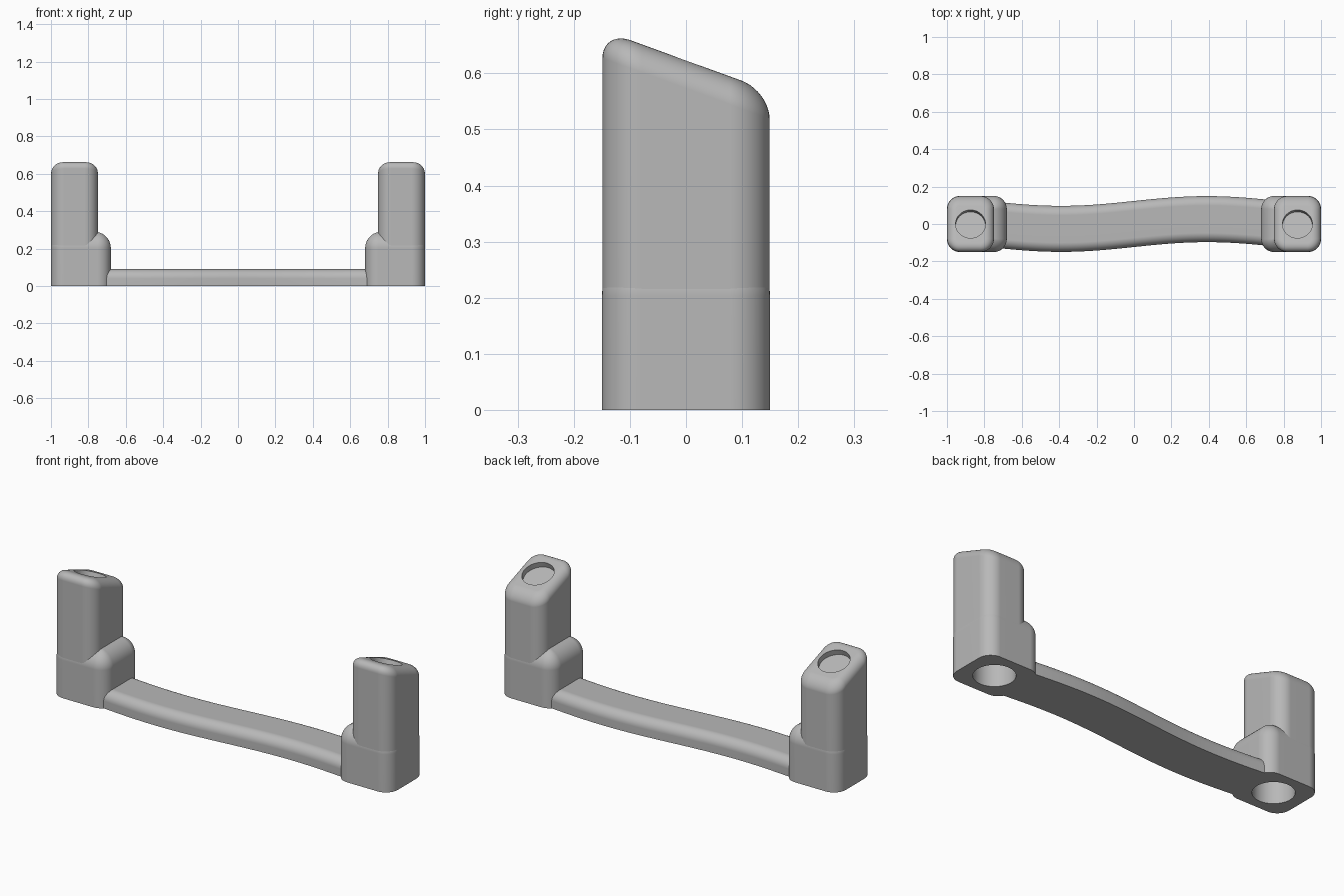
import bpy, bmesh, math
from mathutils import Vector

if "Cube" in bpy.data.objects:
    bpy.data.objects.remove(bpy.data.objects["Cube"], do_unlink=True)

SLOPE = math.radians(20)
HALF_PI = math.pi / 2

grey = bpy.data.materials.new("plain grey")
grey.use_nodes = True
grey.diffuse_color = (0.48, 0.48, 0.48, 1)
grey.node_tree.nodes["Principled BSDF"].inputs["Base Color"].default_value = grey.diffuse_color


def loft(name, rings):
    """Skin a stack of equal-length closed rings and cap both ends."""
    bm = bmesh.new()
    loops = [[bm.verts.new(p) for p in ring] for ring in rings]
    n = len(loops[0])
    for a, b in zip(loops, loops[1:]):
        for i in range(n):
            j = (i + 1) % n
            bm.faces.new((a[i], a[j], b[j], b[i]))
    bm.faces.new(loops[0][::-1])
    bm.faces.new(loops[-1])
    bmesh.ops.recalc_face_normals(bm, faces=bm.faces)
    mesh = bpy.data.meshes.new(name)
    bm.to_mesh(mesh)
    bm.free()
    mesh.materials.append(grey)
    obj = bpy.data.objects.new(name, mesh)
    bpy.context.collection.objects.link(obj)
    return obj


def rounded_ring(cx, hx, hy, r, z, slope=0.0, seg=10):
    """Rounded rectangle at height z, sheared downward along y."""
    ring = []
    for k, (sx, sy) in enumerate(((1, 1), (-1, 1), (-1, -1), (1, -1))):
        for i in range(seg + 1):
            a = (k + i / seg) * HALF_PI
            y = sy * (hy - r) + r * math.sin(a)
            x = cx + sx * (hx - r) + r * math.cos(a)
            ring.append((x, y, z - slope * y))
    return ring


def rounded_column(name, cx, hx, hy, r, bottom, shoulder, fillet, slope=0.0, seg=10):
    """Upright column whose top rim is rolled over by a fillet."""
    rings = [rounded_ring(cx, hx, hy, r, bottom)]
    for i in range(seg + 1):
        a = HALF_PI * i / seg
        inset = fillet * (1 - math.cos(a))
        rings.append(rounded_ring(cx, hx - inset, hy - inset, max(r - inset, 0.004),
                                  shoulder + fillet * math.sin(a), slope))
    return loft(name, rings)


def activate(obj):
    bpy.ops.object.select_all(action='DESELECT')
    obj.select_set(True)
    bpy.context.view_layer.objects.active = obj


def drill(obj, centre, radius, depth, tilt=0.0):
    """Cut a round blind hole centred on a surface point."""
    bpy.ops.mesh.primitive_cylinder_add(vertices=48, radius=radius, depth=depth * 2,
                                        location=centre, rotation=(-tilt, 0, 0))
    cutter = bpy.context.object
    cutter.name = "hole_cutter"
    cutter.hide_render = True
    cutter.data.materials.append(grey)
    mod = obj.modifiers.new("hole", 'BOOLEAN')
    mod.operation = 'DIFFERENCE'
    mod.solver = 'EXACT'
    mod.object = cutter
    activate(obj)
    bpy.ops.object.modifier_apply(modifier=mod.name)
    bpy.data.objects.remove(cutter, do_unlink=True)


def finish(obj):
    activate(obj)
    bpy.ops.object.shade_smooth_by_angle(angle=math.radians(35))
    obj.modifiers.new("even_shading", 'WEIGHTED_NORMAL').keep_sharp = True


# Both end supports: a wide foot with a tall slanted post
for side, s in (("left", 1), ("right", -1)):
    foot = rounded_column(side + "_foot", s * 0.84, 0.16, 0.15, 0.07, 0, 0.203, 0.087)
    drill(foot, (s * 0.84, 0, 0), 0.1, 0.18)
    finish(foot)

    post = rounded_column(side + "_post", s * 0.874, 0.125, 0.149, 0.07,
                          0.19, 0.573, 0.05, math.tan(SLOPE))
    drill(post, (s * 0.874, 0, 0.623), 0.08, 0.03, SLOPE)
    finish(post)

# Wavy bar joining the feet, flat below with rolled upper edges
HALF_W, HEIGHT, ROLL = 0.123, 0.09, 0.05
profile = [(HALF_W, 0)]
for k, sy in enumerate((1, -1)):
    for i in range(9):
        a = (k + i / 8) * HALF_PI
        profile.append((sy * (HALF_W - ROLL) + ROLL * math.cos(a),
                        HEIGHT - ROLL + ROLL * math.sin(a)))
profile.append((-HALF_W, 0))

sections = []
STEPS = 48
for i in range(STEPS + 1):
    x = -0.73 + 1.46 * i / STEPS
    sway = 0.026 * math.sin(math.pi * x / 0.78)
    sections.append([Vector((x, y + sway, z)) for y, z in profile])
finish(loft("wavy_bar", sections))
